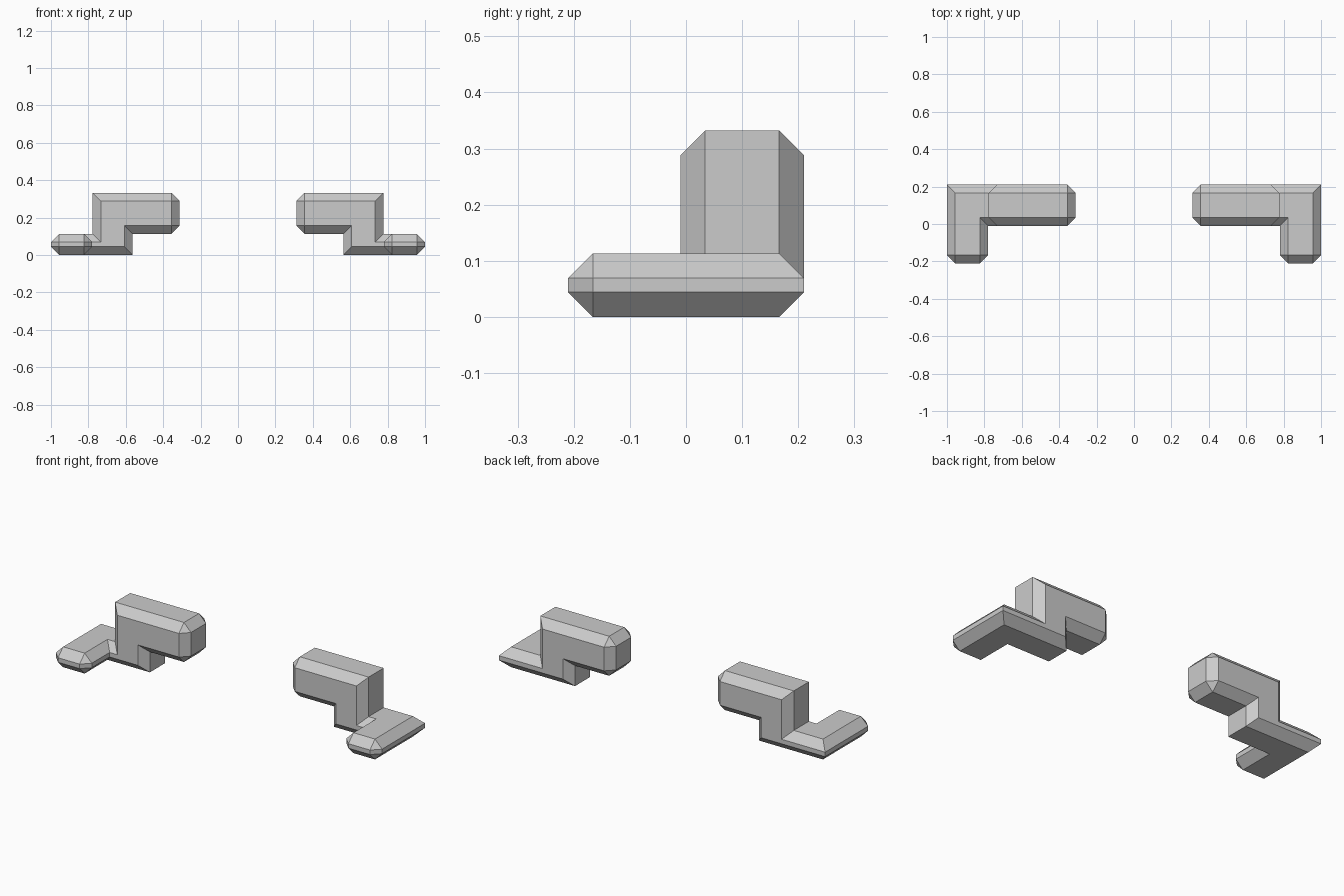
import bpy, bmesh

if "Cube" in bpy.data.objects:
    bpy.data.objects.remove(bpy.data.objects["Cube"])

# Chamfered square tube, bent with mitred corners; four levels per direction
Y = [-0.01, 0.034, 0.166, 0.21]        # depth levels of the bar
XF = [0.78, 0.824, 0.956, 1.0]         # width levels of the foot
XC = [0.777, 0.733, 0.607, 0.564]      # width levels of the upright
ZT = [0.332, 0.288, 0.157, 0.113]      # height levels of the upper bar
ZB = [0.113, 0.069, 0.044, 0.0]        # height levels of the base

OCT = [(0, 1), (0, 2), (1, 3), (2, 3), (3, 2), (3, 1), (2, 0), (1, 0)]
CAP = [(1, 1), (1, 2), (2, 2), (2, 1)]

# Cross-sections along the path: arm end, upper bend, lower bend, foot bend, toe
sections = [
    lambda u, v: (0.355, Y[v], ZT[u]),
    lambda u, v: (XC[u], Y[v], ZT[u]),
    lambda u, v: (XC[u], Y[v], ZB[u]),
    lambda u, v: (XF[v], Y[v], ZB[u]),
    lambda u, v: (XF[v], -0.166, ZB[u]),
]
arm_cap = lambda u, v: (0.312, Y[v], ZT[u])
toe_cap = lambda u, v: (XF[v], -0.21, ZB[u])

bm = bmesh.new()


def ring(section, pairs):
    return [bm.verts.new(section(u, v)) for u, v in pairs]


def close_end(loop, section):
    """Chamfered end: four quads, four corner triangles and a flat cap."""
    cap = ring(section, CAP)
    for i in range(4):
        a, b, c = loop[2 * i], loop[2 * i + 1], loop[(2 * i + 2) % 8]
        n = cap[(i + 1) % 4]
        bm.faces.new((a, b, n, cap[i]))
        bm.faces.new((b, c, n))
    bm.faces.new(cap)


# Tube walls
rings = [ring(s, OCT) for s in sections]
for r, s in zip(rings, rings[1:]):
    for i in range(8):
        j = (i + 1) % 8
        bm.faces.new((r[i], r[j], s[j], s[i]))

# Ends
close_end(rings[0], arm_cap)
close_end(rings[-1], toe_cap)
bmesh.ops.recalc_face_normals(bm, faces=bm.faces)

mesh = bpy.data.meshes.new("bent_brackets")
bm.to_mesh(mesh)
bm.free()
brackets = bpy.data.objects.new("bent_brackets", mesh)
bpy.context.collection.objects.link(brackets)

# Matching bracket on the other side
mirror = brackets.modifiers.new("mirror", 'MIRROR')
mirror.use_axis[0] = True
mirror.use_mirror_merge = False
